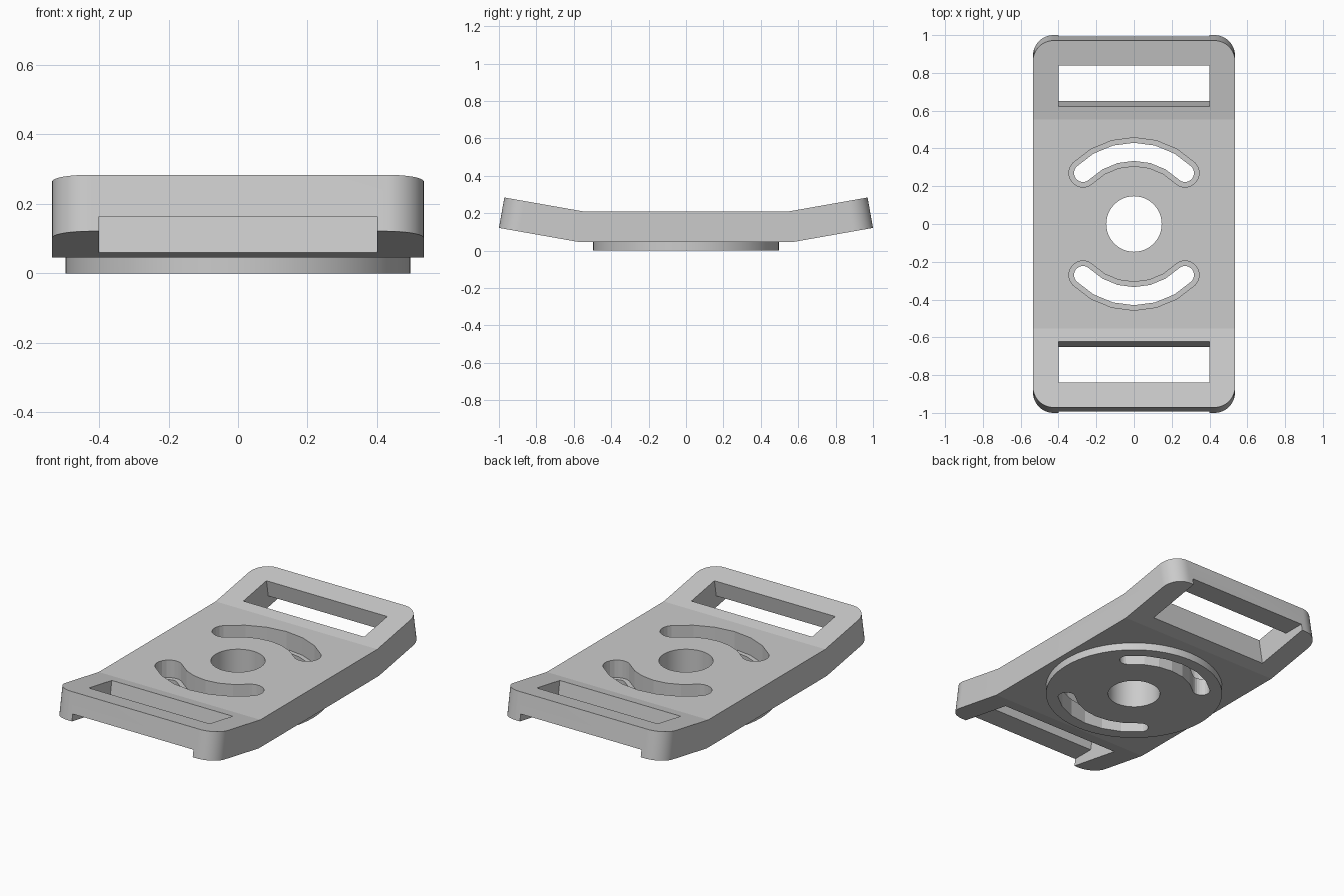
import bpy, bmesh
from math import sin, cos, tan, pi, radians
from mathutils import Matrix, Vector

if "Cube" in bpy.data.objects:
    bpy.data.objects.remove(bpy.data.objects["Cube"])

TILT = radians(10)
HALF_W, Z0, Z1 = 0.535, 0.045, 0.21      # plate half width, underside, top

grey = bpy.data.materials.new("plain grey")
grey.diffuse_color = (0.6, 0.6, 0.6, 1)
grey.use_nodes = True
grey.node_tree.nodes["Principled BSDF"].inputs["Base Color"].default_value = grey.diffuse_color


def make(name, bm, helper=True):
    bmesh.ops.recalc_face_normals(bm, faces=bm.faces)
    mesh = bpy.data.meshes.new(name)
    bm.to_mesh(mesh)
    bm.free()
    mesh.materials.append(grey)
    ob = bpy.data.objects.new(name, mesh)
    bpy.context.collection.objects.link(ob)
    ob.hide_render = helper
    return ob


def prism(name, points, depth, **kw):
    """Extrude a closed loop of 3D points along a vector."""
    bm = bmesh.new()
    face = bm.faces.new([bm.verts.new(p) for p in points])
    res = bmesh.ops.extrude_face_region(bm, geom=[face])
    verts = [g for g in res["geom"] if isinstance(g, bmesh.types.BMVert)]
    bmesh.ops.translate(bm, verts=verts, vec=depth)
    return make(name, bm, **kw)


def disc(name, r, z0, z1, n):
    ring = [(r * cos(2 * pi * i / n), r * sin(2 * pi * i / n), z0) for i in range(n)]
    return prism(name, ring, (0, 0, z1 - z0))


def box(name, size, matrix):
    bm = bmesh.new()
    bmesh.ops.create_cube(bm, size=1, matrix=matrix @ Matrix.Diagonal((*size, 1)))
    return make(name, bm)


def arc_slot(name, side, half, z0, z1):
    """Curved slot, 90 degrees long, with round ends."""
    r, pts = 0.382, []
    for i in range(7):                                   # outer edge
        a = radians(45 + 15 * i)
        pts.append(((r + half) * cos(a), (r + half) * sin(a)))
    for k in range(1, 10):                               # left end
        a = radians(135 + 18 * k)
        pts.append((r * cos(radians(135)) + half * cos(a), r * sin(radians(135)) + half * sin(a)))
    for i in range(7):                                   # inner edge
        a = radians(135 - 15 * i)
        pts.append(((r - half) * cos(a), (r - half) * sin(a)))
    for k in range(1, 10):                               # right end
        a = radians(225 + 18 * k)
        pts.append((r * cos(radians(45)) + half * cos(a), r * sin(radians(45)) + half * sin(a)))
    return prism(name, [(x * side, y * side, z0) for x, y in pts], (0, 0, z1 - z0))


# Bent plate: side profile extruded across the width
tip = [(1.0, Z0 + (1.0 - 0.568) * tan(TILT)), (0.971, Z1 + (0.971 - 0.553) * tan(TILT))]
right = [(0.568, Z0)] + tip + [(0.553, Z1)]
profile = right + [(-y, z) for y, z in reversed(right)]
plate = prism("strap_plate", [(-HALF_W, y, z) for y, z in profile],
              (2 * HALF_W, 0, 0), helper=False)

# Rounded outer corners
bm = bmesh.new()
bm.from_mesh(plate.data)
corners = [e for e in bm.edges
           if all(abs(v.co.y) > 0.96 for v in e.verts)
           and abs(e.verts[0].co.x - e.verts[1].co.x) < 0.01]
bmesh.ops.bevel(bm, geom=corners, offset=0.11, segments=14, profile=0.5, affect='EDGES')
bm.to_mesh(plate.data)
bm.free()

# Round boss under the plate, then all openings
steps = [(disc("boss", 0.497, 0, 0.08, 72), 'UNION'),
         (disc("centre_hole_cutter", 0.147, -0.1, 0.4, 48), 'DIFFERENCE')]
for s in (1, -1):
    # Stepped curved slots: narrow through cut, wider upper part
    steps.append((arc_slot("slot_cutter", s, 0.048, -0.1, 0.15), 'DIFFERENCE'))
    steps.append((arc_slot("slot_recess_cutter", s, 0.075, 0.105, 0.4), 'DIFFERENCE'))
    # Strap window square to the tilted end
    turn = Matrix.Rotation(0 if s > 0 else pi, 4, 'Z')
    length = 0.218 / cos(TILT)
    top = Vector((0, 0.731, Z1 + (0.731 - 0.553) * tan(TILT)))
    mat = turn @ Matrix.Translation(top) @ Matrix.Rotation(TILT, 4, 'X')
    steps.append((box("window_cutter", (0.8, length, 0.6), mat), 'DIFFERENCE'))
    # Relief under the outer strap bar
    mat = turn @ Matrix.Translation((0, 0.93, 0.0315))
    steps.append((box("bar_relief_cutter", (0.8, 0.34, 0.263), mat), 'DIFFERENCE'))

for tool, op in steps:
    mod = plate.modifiers.new(tool.name, 'BOOLEAN')
    mod.object, mod.operation, mod.solver = tool, op, 'EXACT'

# Apply the cuts and drop the helpers
bpy.context.view_layer.update()
result = bpy.data.meshes.new_from_object(
    plate.evaluated_get(bpy.context.evaluated_depsgraph_get()))
plate.modifiers.clear()
plate.data = result
for tool, _ in steps:
    bpy.data.objects.remove(tool)
plate.data.materials.clear()
plate.data.materials.append(grey)

bpy.context.view_layer.objects.active = plate
plate.select_set(True)
bpy.ops.object.shade_smooth_by_angle(angle=radians(9))
